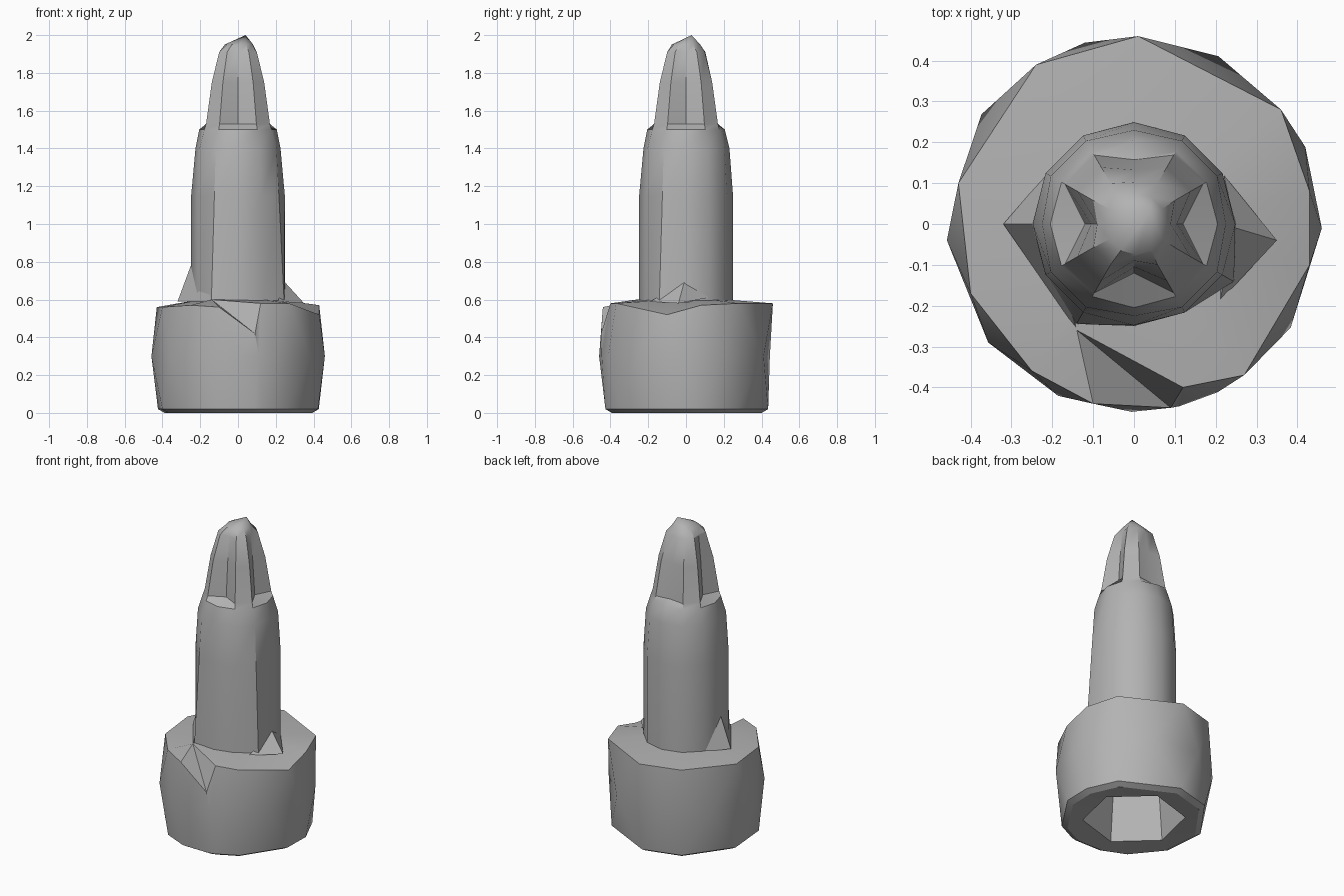
import bpy, bmesh, math
from mathutils import Vector

cube = bpy.data.objects.get("Cube")
if cube:
    bpy.data.objects.remove(cube, do_unlink=True)

steel = bpy.data.materials.new("grey_steel")
steel.use_nodes = True
GREY = (0.45, 0.45, 0.45, 1)
steel.diffuse_color = GREY
steel.node_tree.nodes["Principled BSDF"].inputs["Base Color"].default_value = GREY


def polar(angle, radius, z):
    return Vector((radius * math.cos(angle), radius * math.sin(angle), z))


def bridge(bm, low, high, zigzag=0):
    """Join two equal rings; zigzag 1 or -1 joins rings shifted by half a step."""
    n = len(low)
    for i in range(n):
        j = (i + 1) % n
        if zigzag == 0:
            bm.faces.new((low[i], low[j], high[j], high[i]))
        elif zigzag > 0:
            bm.faces.new((low[i], low[j], high[i]))
            bm.faces.new((low[j], high[j], high[i]))
        else:
            bm.faces.new((low[i], high[j], high[i]))
            bm.faces.new((low[i], low[j], high[j]))


def ring(bm, points):
    return [bm.verts.new(p) for p in points]


def finish(name, bm):
    bmesh.ops.remove_doubles(bm, verts=bm.verts, dist=0.0005)
    bmesh.ops.recalc_face_normals(bm, faces=bm.faces)
    mesh = bpy.data.meshes.new(name)
    bm.to_mesh(mesh)
    bm.free()
    mesh.materials.append(steel)
    obj = bpy.data.objects.new(name, mesh)
    bpy.context.collection.objects.link(obj)
    bpy.ops.object.select_all(action="DESELECT")
    obj.select_set(True)
    bpy.context.view_layer.objects.active = obj
    bpy.ops.object.shade_smooth_by_angle(angle=math.radians(32))


# Head: chipped top rim, bulging wall, chamfered foot and hexagonal socket
rim = [Vector(p) for p in (
    (.43, -.1, .52), (.43, .08, .57), (.36, .28, .58), (.01, .46, .58),
    (-.24, .39, .58), (-.43, .1, .56), (-.4, -.17, .56), (-.25, -.36, .57),
    (-.1, -.44, .56), (.09, -.45, .42), (.12, -.4, .58), (.27, -.37, .58))]
angles = []
for p in rim:
    a = math.atan2(p.y, p.x)
    while angles and a < angles[-1]:
        a += math.tau
    angles.append(a)
following = angles[1:] + [angles[0] + math.tau]
half = [(a + b) / 2 for a, b in zip(angles, following)]
chip = Vector((-.14, -.26, .6))

bm = bmesh.new()
collar = ring(bm, [chip if i in (8, 9, 10) else polar(a, .21, .6)
                   for i, a in enumerate(angles)])
top = ring(bm, rim)
belly = ring(bm, [polar(a, .46, .3) for a in half])
foot = ring(bm, [polar(a, .435, .02) for a in angles])
sole = ring(bm, [polar(a, .4, 0) for a in angles])


def hexagon(radius, z):
    pts = []
    for i in range(12):
        r = radius * (1 if i % 2 else math.cos(math.pi / 6))
        pts.append(polar(i * math.pi / 6 + angles[0], r, z))
    return pts


mouth = ring(bm, hexagon(.3, .01))
depth = ring(bm, hexagon(.27, .3))
bridge(bm, belly, top, -1)
bridge(bm, foot, belly, 1)
bridge(bm, top, collar)
bridge(bm, sole, foot)
bridge(bm, mouth, sole)
bridge(bm, depth, mouth)
centre = bm.verts.new((0, 0, .36))
for i in range(12):
    bm.faces.new((depth[i - 1], depth[i], centre))
bm.faces.new(collar[:9] + collar[11:])
finish("socket_head", bm)

# Shaft: round body, then a tapering tip with a flute on each side
bm = bmesh.new()
# height, ridge radius, flute radius, centre shift
levels = ((.58, .25, .25, 0), (1.15, .25, .248, 0), (1.4, .235, .225, 0),
          (1.5, .205, .205, 0), (1.53, .195, .12, 0),
          (1.75, .16, .105, 0), (1.91, .115, .09, 0))
rings = []
for z, ridge, flute, shift in levels:
    pts = []
    for i in range(12):
        r = ridge
        if i % 3 == 0:
            r = flute
            if i == 3:          # the rear flute is only a shallow flat
                r = (flute + ridge) / 2
        p = polar(i * math.pi / 6, r, z)
        if z < 1 and i in (8, 11):
            p.xy *= 1.13        # corners spread at the root
        pts.append(p)
    rings.append(ring(bm, pts))
for low, high in zip(rings, rings[1:]):
    bridge(bm, low, high)
crown = ring(bm, [polar(i * math.pi / 6, .075, 1.95) + Vector((.005, 0, 0))
                  for i in range(12)])
bridge(bm, rings[-1], crown)
apex = bm.verts.new((.04, .03, 2))
for i in range(12):
    bm.faces.new((crown[i - 1], crown[i], apex))
bm.faces.new(list(reversed(rings[0])))
finish("fluted_shaft", bm)


# Fins: pointed gussets between the shaft and the head
def fin(name, toe, peak, front, back):
    bm = bmesh.new()
    t, p, f, b = ring(bm, (toe, peak, front, back))
    for tri in ((t, p, f), (t, b, p), (p, b, f), (t, f, b)):
        bm.faces.new(tri)
    finish(name, bm)


fin("right_fin", (-.32, 0, .59), (-.22, 0, .86), (-.14, -.26, .59), (-.19, .15, .59))
fin("left_fin", (.35, -.04, .58), (.25, -.01, .69), (.21, -.19, .59), (.22, .12, .61))
